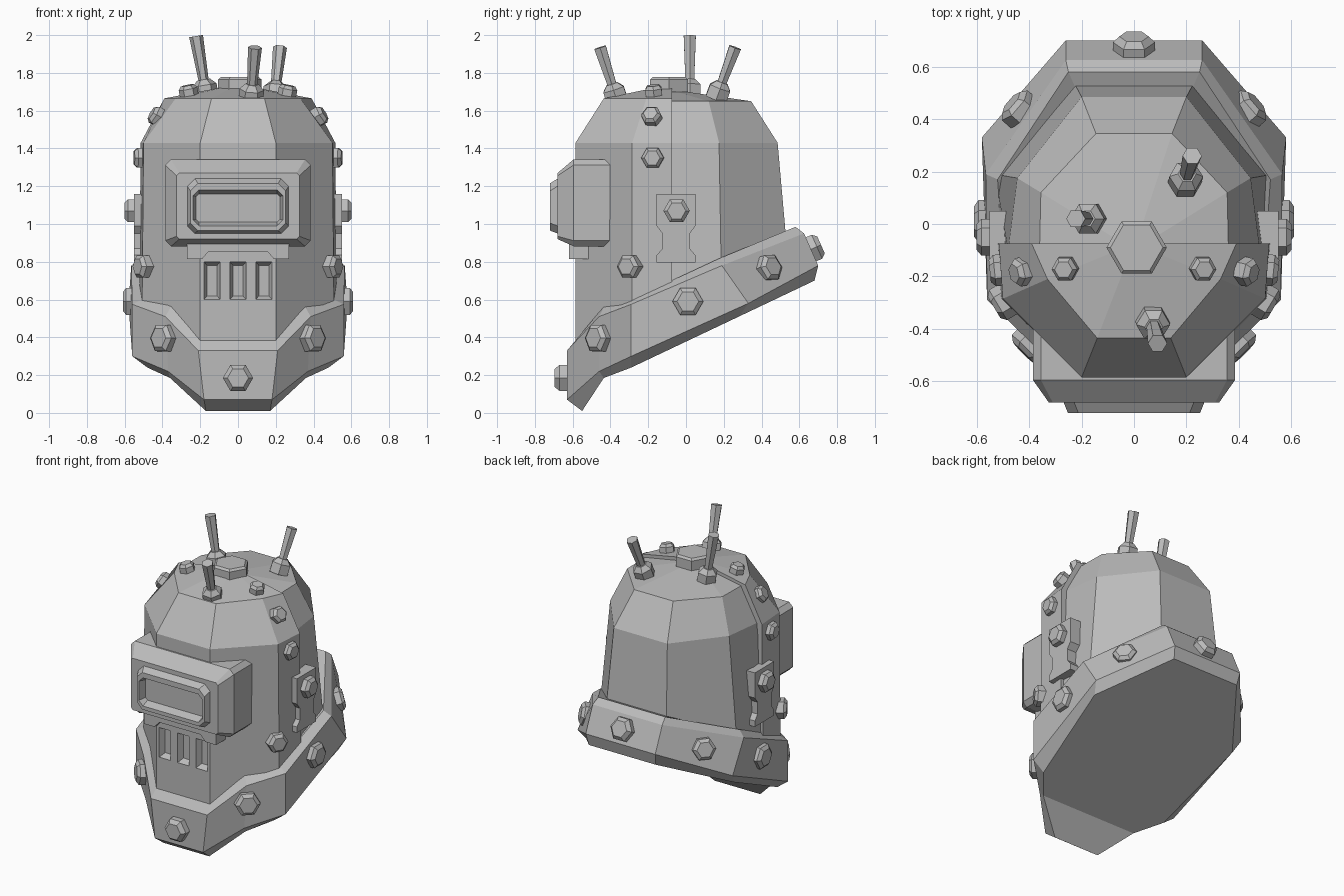
import bpy, bmesh
from math import cos, sin, pi
from mathutils import Vector

cube = bpy.data.objects.get("Cube")
if cube:
    bpy.data.objects.remove(cube, do_unlink=True)

GREY = (0.5, 0.5, 0.5, 1)
metal = bpy.data.materials.new("plain_grey_metal")
metal.use_nodes = True
metal.diffuse_color = GREY
metal.node_tree.nodes["Principled BSDF"].inputs["Base Color"].default_value = GREY


def finish(name, bm):
    bmesh.ops.recalc_face_normals(bm, faces=bm.faces)
    mesh = bpy.data.meshes.new(name)
    bm.to_mesh(mesh)
    bm.free()
    mesh.materials.append(metal)
    obj = bpy.data.objects.new(name, mesh)
    bpy.context.scene.collection.objects.link(obj)
    return obj


def loft(name, rings, cap_start=True, cap_end=True):
    """Skin closed rings; a ring of one point makes a fan."""
    bm = bmesh.new()
    vs = [[bm.verts.new(p) for p in r] for r in rings]
    for a, b in zip(vs, vs[1:]):
        for i in range(len(a)):
            j = (i + 1) % len(a)
            bm.faces.new((a[i], a[j], b[0]) if len(b) == 1 else (a[i], a[j], b[j], b[i]))
    if cap_start:
        bm.faces.new(vs[0])
    if cap_end and len(vs[-1]) > 2:
        bm.faces.new(vs[-1])
    return finish(name, bm)


def both_sides(half):
    return list(half) + [(-p[0],) + tuple(p[1:]) for p in reversed(half)]


def turned(name, base, normal, steps, sides=6):
    """Faceted round part: steps are (distance along normal, radius)."""
    n = Vector(normal).normalized()
    ref = Vector((0, 0, 1)) if abs(n.z) < 0.9 else Vector((0, 1, 0))
    u = n.cross(ref).normalized()
    v = n.cross(u)
    turns = [2 * pi * i / sides for i in range(sides)]
    return loft(name, [[Vector(base) + n * d + (u * cos(t) + v * sin(t)) * r for t in turns]
                       for d, r in steps])


def chamfered(hx, hz, y, zc, c):
    pts = [(hx, -hz + c), (hx, hz - c), (hx - c, hz), (-hx + c, hz),
           (-hx, hz - c), (-hx, -hz + c), (-hx + c, -hz), (hx - c, -hz)]
    return [(x, y, zc + z) for x, z in pts]


def slanted(half):
    return both_sides([(x, y, 0.45 + 0.45 * y) for x, y in half])


def level(half, z):
    return both_sides([(x, y, z) for x, y in half])


# Front and back helmet shells
wall = [(0.525, -0.075), (0.51, -0.285), (0.2, -0.585)]
front_shell = loft("front_shell", [
    slanted(wall),
    level([(0.515, -0.075), (0.5, -0.285), (0.2, -0.585)], 1.43),
    level([(0.39, -0.075), (0.33, -0.21), (0.14, -0.435)], 1.665),
    [(0, -0.075, 1.74)]])
# close the seam side of the front shell with a flat rear wall
loft("back_shell", [
    slanted([(0.515, -0.1), (0.53, 0.19), (0.235, 0.55)]),
    level([(0.48, -0.1), (0.445, 0.175), (0.2, 0.485)], 1.43),
    level([(0.36, -0.1), (0.355, 0.12), (0.145, 0.345)], 1.65),
    [(0, -0.1, 1.715)]])

# Mouth vents cut into the front shell
for i in (-1, 0, 1):
    cutter = loft("vent_cutter", [
        [(i * 0.137 + sx * w, y, 0.7 + sz * h) for sx, sz in ((-1, -1), (1, -1), (1, 1), (-1, 1))]
        for y, w, h in ((-0.6, 0.043, 0.1), (-0.58, 0.043, 0.1), (-0.545, 0.026, 0.08))])
    cutter.hide_render = True
    cutter.hide_set(True)
    cut = front_shell.modifiers.new("vent", "BOOLEAN")
    cut.operation = "DIFFERENCE"
    cut.object = cutter

# Slanted collar with a chin, stations run from the front to the back
bottom = [(0.17, -0.55, 0.01), (0.36, -0.435, 0.185), (0.48, -0.29, 0.24),
          (0.55, 0.28, 0.51), (0.25, 0.68, 0.7)]
low = [(0.18, -0.63, 0.07), (0.37, -0.46, 0.22), (0.56, -0.29, 0.3),
       (0.58, 0.33, 0.58), (0.26, 0.7, 0.78)]
high = [(0.21, -0.63, 0.33), (0.385, -0.46, 0.51), (0.56, -0.29, 0.575),
        (0.565, 0.19, 0.78), (0.26, 0.625, 0.95)]
lip = [(0.2, -0.58, 0.39), (0.35, -0.43, 0.57), (0.49, -0.27, 0.61),
       (0.52, 0.17, 0.815), (0.25, 0.58, 0.985)]
inner = [(x * 0.88, y * 0.88, z - 0.03) for x, y, z in lip]
loft("collar", [both_sides(r) for r in (bottom, low, high, lip, inner)], cap_start=False)
bm = bmesh.new()
base = [bm.verts.new(p) for p in both_sides(bottom)]
bm.faces.new((base[0], base[9], base[8], base[1]))
bm.faces.new(base[1:9])
underside = finish("collar_underside", bm)
underside.data.flip_normals() if underside.data.polygons[1].normal.z > 0 else None

# Visor box with a raised frame and a recessed slot
loft("visor", [chamfered(hx, hz, y, zc, c) for hx, hz, y, zc, c in (
    (0.385, 0.23, -0.4, 1.112, 0.03), (0.385, 0.23, -0.595, 1.112, 0.03),
    (0.325, 0.175, -0.68, 1.095, 0.015), (0.268, 0.145, -0.68, 1.095, 0.04),
    (0.252, 0.125, -0.72, 1.09, 0.04), (0.237, 0.095, -0.72, 1.085, 0.03),
    (0.222, 0.075, -0.67, 1.085, 0.015))])
bracket = both_sides([(0.155, 0.855), (0.19, 0.815), (0.27, 0.815), (0.27, 0.92)])
loft("visor_bracket", [[(x, y, z) for x, z in bracket] for y in (-0.5, -0.62)])

# Side hatch plates with a narrow waist
plate = [(-0.155, 1.16), (-0.155, 0.99), (-0.125, 0.95), (-0.125, 0.87), (-0.155, 0.835), (-0.155, 0.795),
         (0.05, 0.795), (0.05, 0.835), (0.02, 0.87), (0.02, 0.95), (0.05, 0.99), (0.05, 1.16)]
for side, label in ((1, "left"), (-1, "right")):
    loft(label + "_hatch_plate", [[(side * x, y, z) for y, z in plate] for x in (0.47, 0.55)])


# Hexagonal bolts
def bolt(name, pos, normal, r, h=0.045):
    turned(name, pos, normal, [(-0.05, r), (h * 0.6, r), (h, r * 0.7)])


for side, label in ((1, "left"), (-1, "right")):
    for part, (x, y, z), (nx, ny, nz), r in (
            ("crown", (0.26, -0.17, 1.69), (0.2, -0.1, 1), 0.05),
            ("brow", (0.42, -0.18, 1.565), (0.85, -0.2, 0.5), 0.055),
            ("temple", (0.505, -0.175, 1.35), (1, -0.1, 0), 0.06),
            ("hatch", (0.555, -0.05, 1.07), (1, 0, 0), 0.07),
            ("cheek", (0.495, -0.295, 0.775), (1, -0.6, 0), 0.067),
            ("collar_side", (0.565, 0.01, 0.59), (1, 0, 0), 0.082),
            ("collar_rear", (0.435, 0.435, 0.765), (0.76, 0.65, 0.25), 0.075),
            ("collar_front", (0.39, -0.46, 0.395), (0.7, -0.7, 0.05), 0.08)):
        bolt(f"{label}_{part}_bolt", (side * x, y, z), (side * nx, ny, nz), r)
bolt("chin_bolt", (0, -0.63, 0.185), (0, -1, 0), 0.08, 0.065)
bolt("rear_bolt", (0, 0.66, 0.865), (0, 0.9, 0.4), 0.08, 0.06)
turned("crown_plate", (0.01, -0.09, 1.7), (0, 0, 1), [(0, 0.115), (0.065, 0.115), (0.078, 0.1)])

# Antennas on hexagonal sockets
for label, foot, tip in (("front", (0.07, -0.37, 1.67), (0.09, -0.455, 1.935)),
                         ("left", (0.195, 0.165, 1.68), (0.222, 0.26, 1.935)),
                         ("right", (-0.17, 0.02, 1.69), (-0.222, 0.02, 1.995))):
    axis = Vector(tip) - Vector(foot)
    turned(label + "_antenna_socket", foot, axis, [(-0.02, 0.065), (0.045, 0.065), (0.075, 0.035)])
    turned(label + "_antenna_rod", foot, axis, [(0, 0.024), (axis.length, 0.037)])
